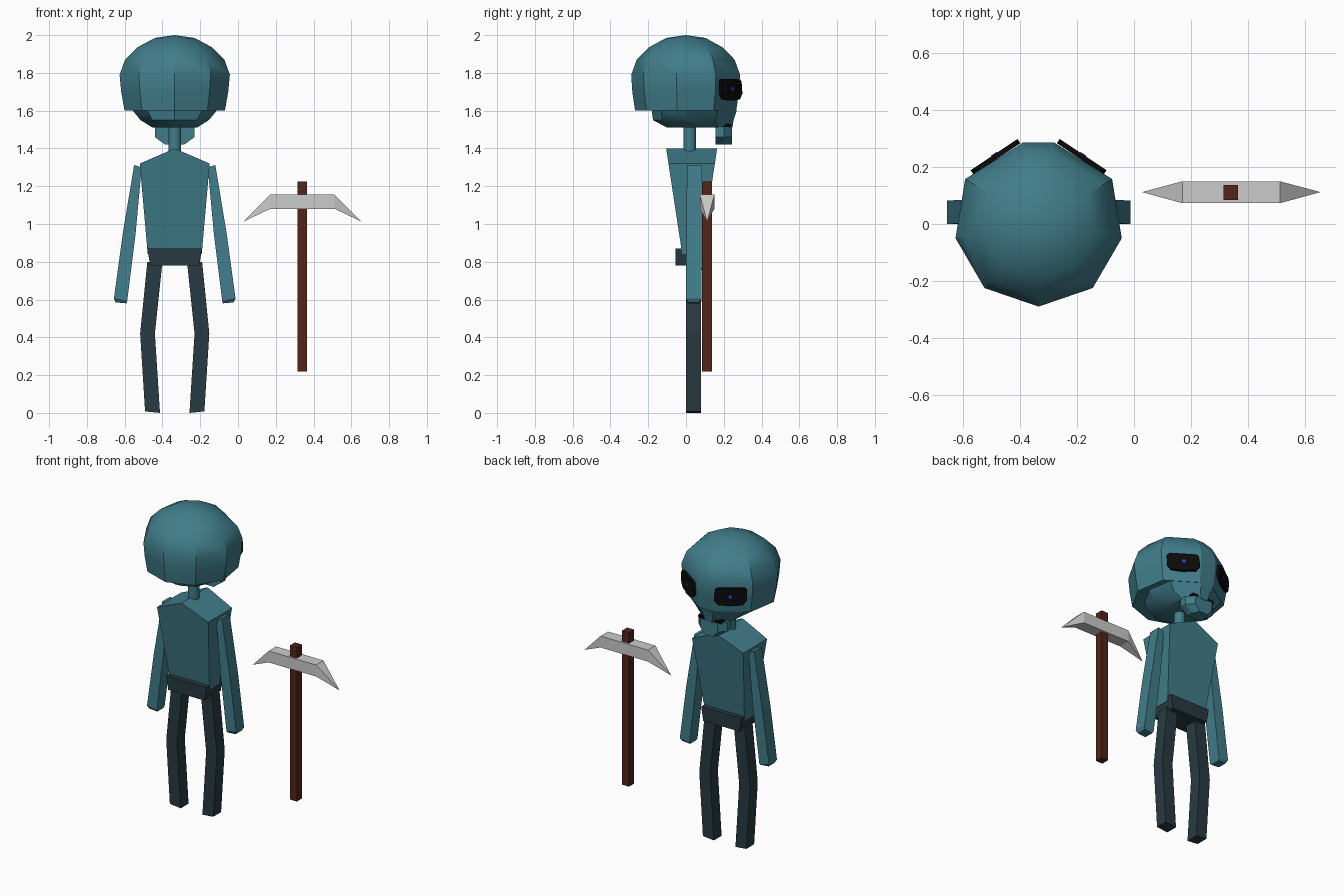
import bpy, bmesh, math
from mathutils import Vector

if "Cube" in bpy.data.objects:
    bpy.data.objects.remove(bpy.data.objects["Cube"])

CX = -0.335  # centre line of the figure


def material(name, rgb):
    m = bpy.data.materials.new(name)
    m.diffuse_color = (*rgb, 1)
    m.use_nodes = True
    m.node_tree.nodes["Principled BSDF"].inputs["Base Color"].default_value = m.diffuse_color
    return m


SKIN = material("teal", (0.052, 0.205, 0.255))
PANTS = material("dark_slate", (0.022, 0.042, 0.055))
WOOD = material("brown_wood", (0.085, 0.018, 0.01))
BLACK = material("black", (0.003, 0.003, 0.003))
BLUE = material("blue", (0.03, 0.05, 0.8))


def loft(name, rings, mat=None, smooth=None):
    """Skin a stack of equal-length rings and cap both ends."""
    bm = bmesh.new()
    rows = [[bm.verts.new(p) for p in ring] for ring in rings]
    n = len(rows[0])
    for a, b in zip(rows, rows[1:]):
        for i in range(n):
            j = (i + 1) % n
            bm.faces.new((a[i], a[j], b[j], b[i]))
    bm.faces.new(rows[0])
    bm.faces.new(rows[-1])
    bmesh.ops.remove_doubles(bm, verts=bm.verts, dist=0.0005)
    bmesh.ops.recalc_face_normals(bm, faces=bm.faces)
    me = bpy.data.meshes.new(name)
    bm.to_mesh(me)
    bm.free()
    ob = bpy.data.objects.new(name, me)
    bpy.context.collection.objects.link(ob)
    if mat:
        me.materials.append(mat)
    if smooth:
        bpy.ops.object.select_all(action='DESELECT')
        ob.select_set(True)
        bpy.context.view_layer.objects.active = ob
        bpy.ops.object.shade_smooth_by_angle(angle=math.radians(smooth))
    return ob


def rect(x0, x1, y0, y1, z0, z1=None):
    """Rectangular ring; z may differ between the two x sides."""
    z1 = z0 if z1 is None else z1
    return [(x0, y0, z0), (x1, y0, z1), (x1, y1, z1), (x0, y1, z0)]


def flip(rings, s):
    """Place rings given about the centre line on side s."""
    return [[(CX + s * x, y, z) for x, y, z in r] for r in rings]


# Head: nine-sided dome stepping in to a narrower face below
outline = [(0, -.29), (.19, -.225), (.292, -.05), (.258, .158), (.055, .286),
           (-.055, .286), (-.258, .158), (-.292, -.05), (-.19, -.225)]
levels = [(2.0, 0, 0, 0), (1.985, .36, .36, 0), (1.935, .68, .68, 0),
          (1.87, .9, .9, 0), (1.79, 1, 1, 0), (1.70, .97, .98, 0),
          (1.6, .91, .93, 0), (1.6, .76, .78, .045), (1.55, .62, .74, .04),
          (1.51, .4, .6, .074)]
loft("head", [[(CX + x * sx, y * sy + oy, z) for x, y in outline]
              for z, sx, sy, oy in levels], SKIN, 30)

# Jaw with mouth gap
jaw = [(-.105, 1.515), (-.105, 1.46), (-.05, 1.42), (.05, 1.42),
       (.105, 1.46), (.105, 1.515)]
loft("jaw", [[(CX + x, .155, z) for x, z in jaw],
             [(CX + x, .2, z) for x, z in jaw],
             [(CX + x * .6, .243, z) for x, z in jaw]], SKIN)
loft("mouth", [rect(CX - .08, CX + .08, .18, .235, 1.513),
               rect(CX - .08, CX + .08, .18, .24, 1.53)], BLACK)

# Neck
loft("neck", [[(CX + .034 * math.cos(k * math.pi / 6),
                .02 + .034 * math.sin(k * math.pi / 6), z) for k in range(12)]
              for z in (1.37, 1.53)], SKIN, 40)

# Torso: peaked shoulders, tapering to the waist
profile = [(-.143, .84), (-.185, 1.32), (0, 1.4), (.185, 1.32), (.143, .84)]


def torso_y(z, s):
    return .03 + s * (.05 + .085 * (z - .84) / .56)


loft("torso", [[(CX + x, torso_y(z, s), z) for x, z in profile]
               for s in (-1, 1)], SKIN)

# Hips
loft("hips", [rect(CX - .13, CX + .13, -.055, .115, .78),
              rect(CX - .145, CX + .145, -.055, .115, .87)], PANTS)

for side, s in (("left", -1), ("right", 1)):
    # Arm bent slightly at the elbow
    loft(side + "_arm", flip([
        rect(.175, .215, .005, .085, 1.3, 1.312),
        rect(.207, .275, .002, .085, .95),
        rect(.252, .322, .0, .082, .59, .605),
        rect(.255, .312, .01, .072, .58, .585)], s), SKIN)
    # Leg bent slightly at the knee
    loft(side + "_leg", flip([
        rect(.065, .145, .0, .08, .8),
        rect(.105, .183, .0, .08, .42),
        rect(.078, .157, .0, .08, .0, .008)], s), PANTS)
    # Eye: flat plate on the diagonal cheek, with pupil
    centre, t, nrm = Vector((.15, .236)), Vector((.83, -.555)), Vector((.555, .83))

    def plate(pts, d0, d1):
        rings = []
        for d in (d0, d1):
            ring = []
            for u, z in pts:
                p = centre + t * u + nrm * d
                ring.append((p.x, p.y, z))
            rings.append(ring)
        return flip(rings, s)

    eye = [(-.09, 1.755), (-.075, 1.766), (.085, 1.768), (.1, 1.752), (.098, 1.69),
           (.075, 1.66), (.0, 1.653), (-.075, 1.66), (-.098, 1.69)]
    loft(side + "_eye", plate(eye, -.008, .01), BLACK)
    pupil = [(.012 * math.cos(k * math.pi / 4), 1.715 + .012 * math.sin(k * math.pi / 4))
             for k in range(8)]
    loft(side + "_pupil", plate(pupil, .005, .013), BLUE)

# Pickaxe: square handle and a bar drooping to two points
loft("pickaxe_handle", [rect(.315, .365, .085, .137, z) for z in (.22, 1.225)], WOOD)


def bar(x):
    return [(x, .073, 1.08), (x, .15, 1.08), (x, .15, 1.155), (x, .073, 1.155)]


loft("pickaxe_head", [[(.028, .112, 1.012)] * 4, bar(.17), bar(.512),
                      [(.655, .112, 1.012)] * 4])
